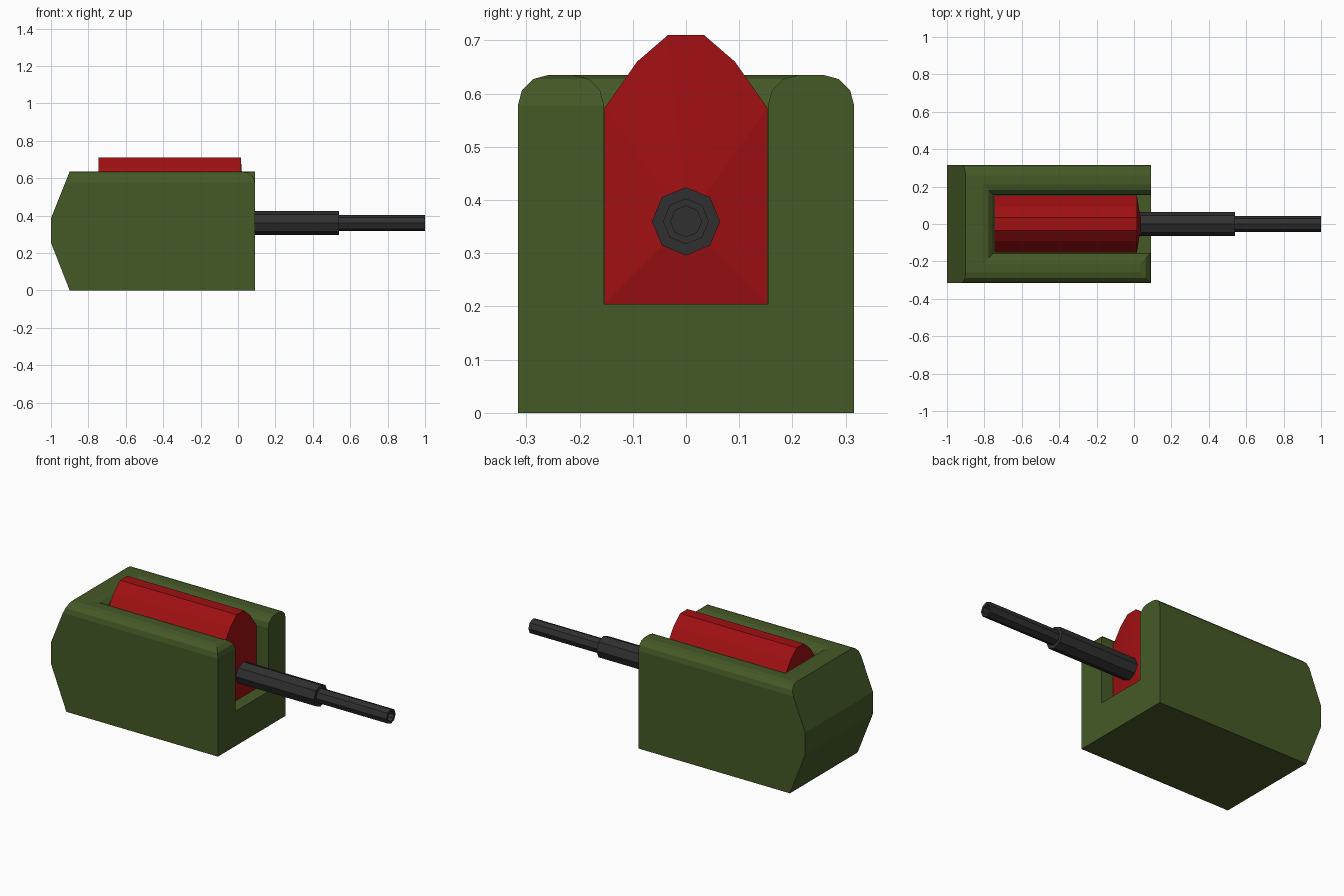
import bpy, bmesh
from mathutils import Matrix, Vector

cube = bpy.data.objects.get("Cube")
if cube:
    bpy.data.objects.remove(cube, do_unlink=True)


def material(name, rgb):
    m = bpy.data.materials.new(name)
    m.use_nodes = True
    m.diffuse_color = (*rgb, 1)
    m.node_tree.nodes["Principled BSDF"].inputs["Base Color"].default_value = (*rgb, 1)
    return m


def make(name, bm, mat):
    bmesh.ops.recalc_face_normals(bm, faces=bm.faces[:])
    mesh = bpy.data.meshes.new(name)
    bm.to_mesh(mesh)
    bm.free()
    mesh.materials.append(mat)
    ob = bpy.data.objects.new(name, mesh)
    bpy.context.collection.objects.link(ob)
    return ob


def prism(points, offset):
    """Extrude a flat outline; returns the bmesh and its end cap."""
    bm = bmesh.new()
    base = bm.faces.new([bm.verts.new(p) for p in points])
    cap = bmesh.ops.extrude_face_region(bm, geom=[base], use_keep_orig=True)["geom"]
    bmesh.ops.translate(bm, vec=offset, verts=[g for g in cap if isinstance(g, bmesh.types.BMVert)])
    return bm, next(g for g in cap if isinstance(g, bmesh.types.BMFace))


green = material("olive green", (0.06, 0.1, 0.02))
red = material("deep red", (0.35, 0.005, 0.006))
gray = material("dark gray", (0.03, 0.03, 0.03))

W, TOP, FRONT, SLOT_END, FLOOR, SLOT = 0.316, 0.635, 0.09, -0.75, 0.205, 0.154

# Body: side profile across the width, with the slot cut out
side = [(-0.9, 0), (FRONT, 0), (FRONT, TOP), (-0.9, TOP), (-1, 0.385), (-1, 0.255)]
body = make("body", prism([(x, -W, z) for x, z in side], (0, 2 * W, 0))[0], green)
slot = [(SLOT_END, -SLOT), (1, -SLOT), (1, SLOT), (SLOT_END, SLOT)]
cutter = make("slot_cutter", prism([(x, y, FLOOR) for x, y in slot], (0, 0, 1))[0], green)
cutter.hide_render = True
cut = body.modifiers.new("slot", "BOOLEAN")
cut.object, cut.operation, cut.solver = cutter, "DIFFERENCE", "EXACT"
bm = bmesh.new()
bm.from_object(body, bpy.context.evaluated_depsgraph_get())
body.modifiers.clear()
bpy.data.objects.remove(cutter, do_unlink=True)

# Rounded top rims: all but the rear edge and the front of the left-hand wall
rims = []
for e in bm.edges:
    mid = (e.verts[0].co + e.verts[1].co) / 2
    on_top = all(v.co.z > TOP - 0.001 for v in e.verts)
    sharp = mid.x < -0.85 or (mid.x > FRONT - 0.01 and mid.y > 0)
    if on_top and not sharp and e.calc_face_angle(0) > 0.1:
        rims.append(e)
bmesh.ops.bevel(bm, geom=rims, offset=0.057, segments=3, profile=0.5,
                affect="EDGES", clamp_overlap=True)
bm.to_mesh(body.data)
bm.free()

# Core: faceted block filling the slot, with a slightly domed front
half = [(0.153, FLOOR), (0.153, 0.573), (0.092, 0.66), (0.034, 0.71)]
outline = half + [(-y, z) for y, z in reversed(half)]
bm, cap = prism([(-0.747, y, z) for y, z in outline], (0.762, 0, 0))
tip = bmesh.ops.poke(bm, faces=[cap])["verts"][0]
tip.co = Vector((0.04, 0, 0.36))
make("core", bm, red)


# Barrel: two octagonal sections, the slimmer one with a bored muzzle
def tube(name, radius, x0, x1, bore=0):
    bm = bmesh.new()
    place = Matrix.Translation(((x0 + x1) / 2, 0, 0.36)) @ Matrix.Rotation(1.5707963, 4, "Y")
    bmesh.ops.create_cone(bm, cap_ends=True, segments=8, radius1=radius, radius2=radius,
                          depth=x1 - x0, matrix=place)
    if bore:
        end = max(bm.faces, key=lambda f: f.calc_center_median().x)
        bmesh.ops.inset_region(bm, faces=[end], thickness=bore)
        ext = bmesh.ops.extrude_discrete_faces(bm, faces=[end])["faces"]
        bmesh.ops.translate(bm, vec=(-0.05, 0, 0), verts=ext[0].verts[:])
    make(name, bm, gray)


tube("barrel_sleeve", 0.064, 0.02, 0.54)
tube("barrel_tip", 0.043, 0.5, 1.0, bore=0.014)
